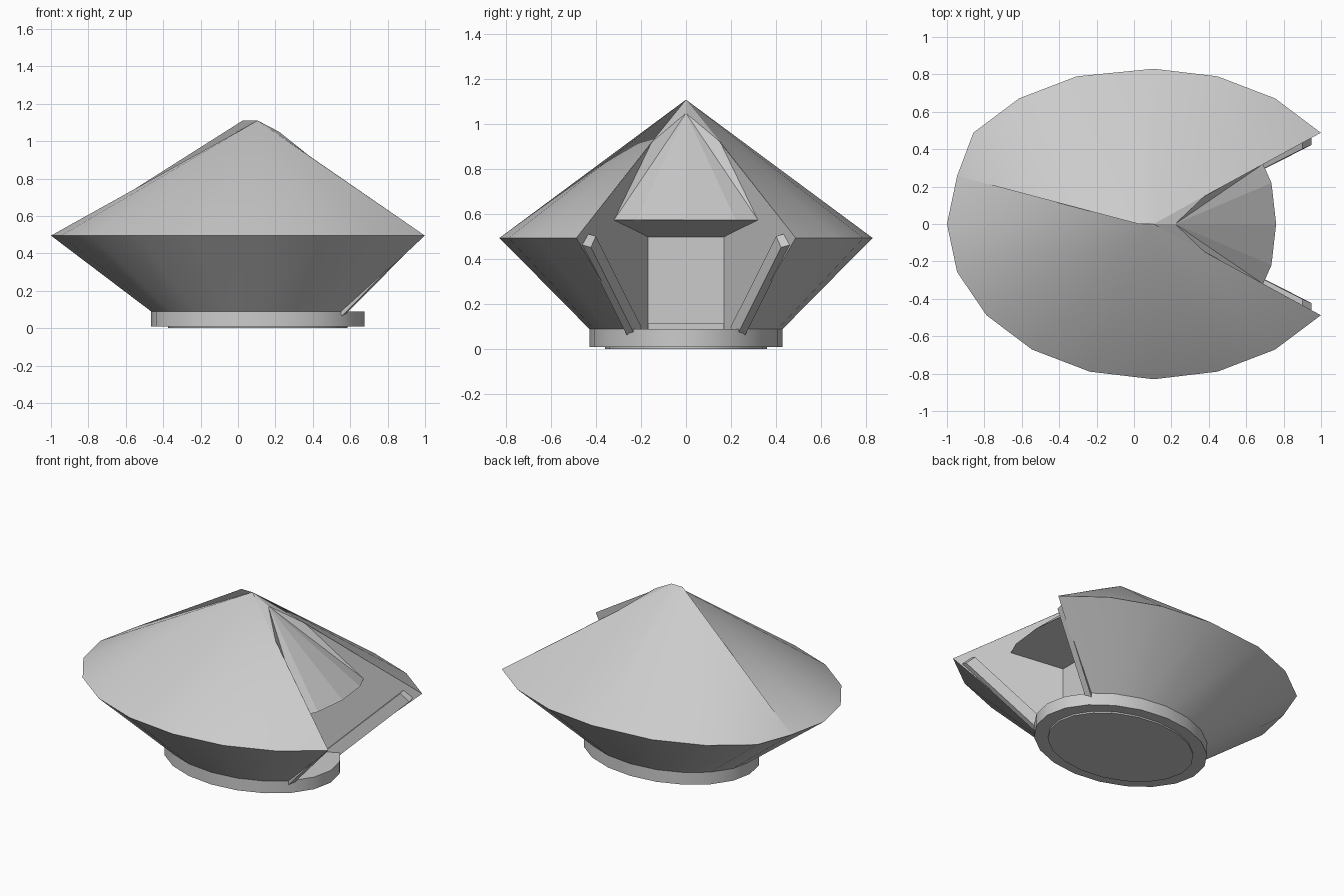
import bpy
from math import cos, sin, radians
from mathutils import Vector

if "Cube" in bpy.data.objects:
    bpy.data.objects.remove(bpy.data.objects["Cube"])

CX = 0.105


def ell(k, a, b, z, dx=0.0):
    t = radians(18 * k)
    return (CX + a * cos(t) + dx, b * sin(t), z)


def mesh(name, verts, faces, smooth=False):
    me = bpy.data.meshes.new(name)
    me.from_pydata(verts, [], faces)
    me.update()
    ob = bpy.data.objects.new(name, me)
    bpy.context.collection.objects.link(ob)
    if smooth:
        bpy.ops.object.select_all(action='DESELECT')
        ob.select_set(True)
        bpy.context.view_layer.objects.active = ob
        bpy.ops.object.shade_smooth_by_angle(angle=radians(30))
    return ob


def drum(name, a, b, z0, z1):
    v = [ell(k, a, b, z0) for k in range(20)] + [ell(k, a, b, z1) for k in range(20)]
    f = [(k, (k + 1) % 20, 20 + (k + 1) % 20, 20 + k) for k in range(20)]
    f += [tuple(reversed(range(20))), tuple(range(20, 40))]
    return mesh(name, v, f, True)


def mirrored(pts):
    return [(x, -y, z) for x, y, z in pts]


# Base ring and ground disc
drum("base_ring", 0.57, 0.43, 0.01, 0.09)
drum("ground_disc", 0.48, 0.36, 0.0, 0.012)

# Rim of the shell, open at the entrance; the back left quarter is shifted out
ks = range(2, 19)
rim = [ell(k, 1.105, 0.83, 0.495, -0.07 if k in (6, 7, 8) else 0) for k in ks]
n = len(rim)

# Conical roof with a second peak for the shifted quarter
apex, apex2 = (CX, 0, 1.11), (0.025, 0, 1.11)
verts = rim + [apex, apex2]
faces = []
for i in range(n - 1):
    k = i + 2
    faces.append((i, i + 1, n + 1 if 5 <= k < 9 else n))
faces += [(3, n + 1, n), (7, n, n + 1)]
mesh("roof", verts, faces, True)

# Sloping lower wall
low = [ell(k, 0.57, 0.43, 0.09) for k in ks]
mesh("lower_wall", low + rim, [(i, i + 1, n + i + 1, n + i) for i in range(n - 1)], True)

# Recessed roof over the entrance, with its small cap and underside
cap, joint = (0.22, 0, 1.05), (0.38, 0.152, 0.922)
eave = [(0.69, 0.32, 0.575), (0.735, 0.22, 0.575), (0.76, 0, 0.575)]
inner, inner_low = (0.41, 0.17, 0.50), (0.41, 0.17, 0.09)
v = [apex, cap, joint] + eave + [inner]
half = [(0, 2, 1), (1, 2, 3), (1, 3, 4), (1, 4, 5)]
f = half + [tuple(i + 7 for i in reversed(t)) for t in half]
f += [(3, 6, 13, 10, 11, 5, 4)]
mesh("entrance_roof", v + mirrored(v), f)

# Back wall and step of the entrance
mesh("entrance_back_wall", [inner, inner_low] + mirrored([inner, inner_low]),
     [(0, 1, 3, 2)])
step = [(0.43, 0.17, 0.115), (0.43, 0.17, 0.09), (0.41, 0.17, 0.115)]
mesh("entrance_step", step + mirrored(step), [(0, 3, 4, 1), (0, 2, 5, 3)])


def beam(name, a, b, wide, deep):
    a, b, wide, deep = map(Vector, (a, b, wide, deep))
    v = [p + o for p in (a, b) for o in (Vector((0, 0, 0)), wide, wide + deep, deep)]
    f = [(0, 1, 2, 3), (7, 6, 5, 4)] + [(i, i + 4, (i + 1) % 4 + 4, (i + 1) % 4)
                                        for i in range(4)]
    mesh(name, v, f)


for side, s in (("left", -1), ("right", 1)):
    # Side walls of the entrance
    wall = [inner_low, low[0], rim[0], joint, inner]
    mesh("entrance_side_" + side, [(x, s * y, z) for x, y, z in wall], [(0, 1, 2, 3, 4)])
    # Slanted door posts along the cut edges
    beam("door_post_" + side, (0.55, s * 0.262, 0.06), (0.95, s * 0.465, 0.465),
         (0.0, s * -0.042, -0.012), (-0.05, s * -0.022, 0.05))
